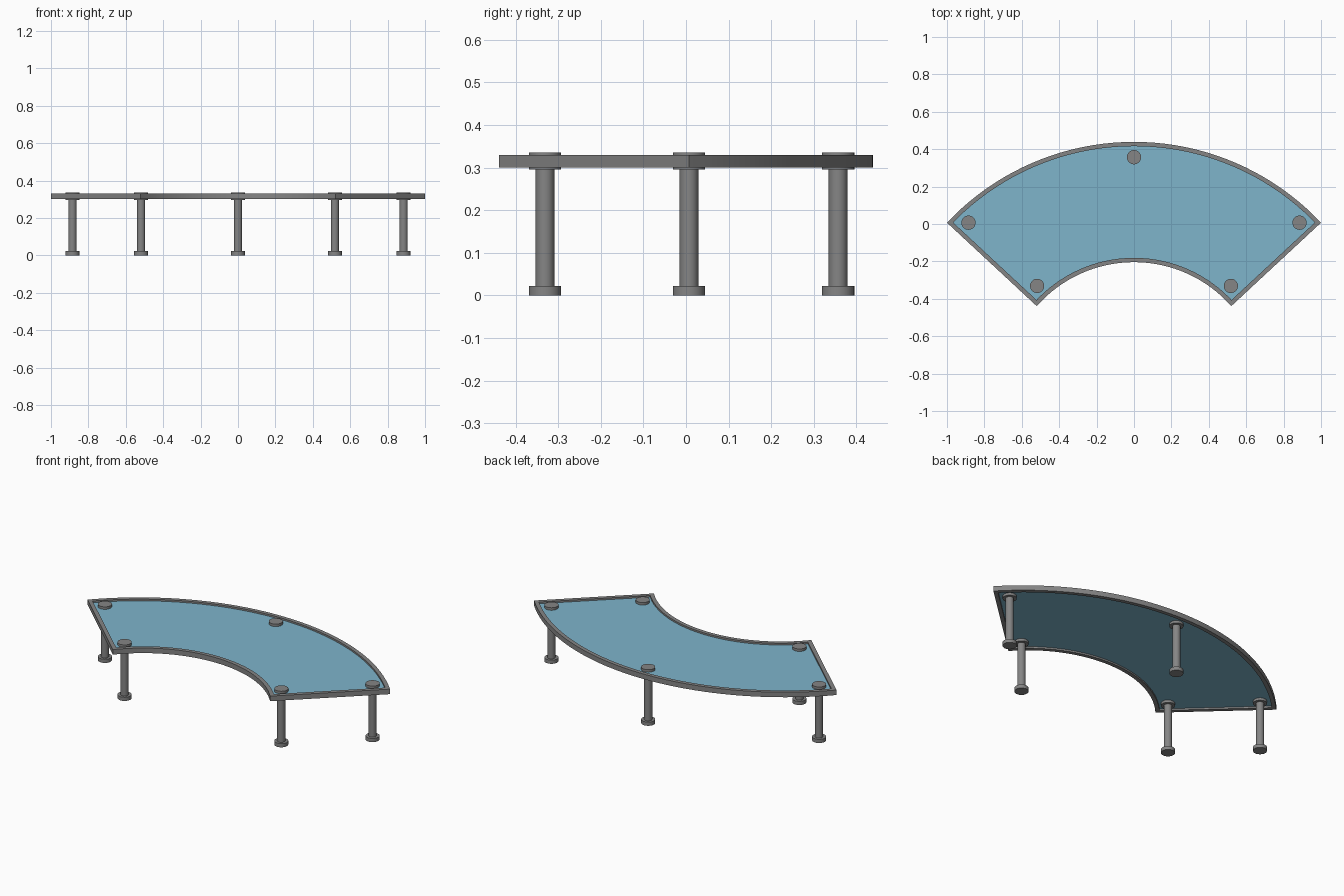
import bpy, bmesh
from math import sin, cos, asin, pi
from mathutils import Vector

cube = bpy.data.objects.get("Cube")
if cube:
    bpy.data.objects.remove(cube, do_unlink=True)


def material(name, rgb):
    m = bpy.data.materials.new(name)
    m.use_nodes = True
    m.diffuse_color = (*rgb, 1)
    m.node_tree.nodes["Principled BSDF"].inputs["Base Color"].default_value = (*rgb, 1)
    return m


GREY = material("grey metal", (0.235, 0.235, 0.235))
BLUE = material("blue glass", (0.21, 0.46, 0.6))


def finish(bm, name, mat):
    bmesh.ops.recalc_face_normals(bm, faces=bm.faces)
    mesh = bpy.data.meshes.new(name)
    bm.to_mesh(mesh)
    bm.free()
    mesh.materials.append(mat)
    ob = bpy.data.objects.new(name, mesh)
    bpy.context.collection.objects.link(ob)
    bpy.ops.object.select_all(action='DESELECT')
    ob.select_set(True)
    bpy.context.view_layer.objects.active = ob
    bpy.ops.object.shade_smooth_by_angle(angle=pi / 6)
    return ob


def arc(half_width, end_y, mid_y, steps):
    """Symmetric arc from +x to -x, through (0, mid_y)."""
    rise = mid_y - end_y
    r = (half_width ** 2 + rise ** 2) / (2 * rise)
    a = asin(half_width / r)
    angles = [a - 2 * a * i / steps for i in range(steps + 1)]
    return [Vector((r * sin(t), mid_y - r + r * cos(t))) for t in angles]


def inset(points, d):
    """Mitred inward offset of a counter-clockwise outline."""
    result = []
    for i, p in enumerate(points):
        a = (p - points[i - 1]).normalized()
        b = (points[(i + 1) % len(points)] - p).normalized()
        n1, n2 = Vector((-a.y, a.x)), Vector((-b.y, b.x))
        result.append(p + (n1 + n2) * d / (1 + n1.dot(n2)))
    return result


outline = arc(1, 0.007, 0.439, 40) + arc(0.52, -0.439, -0.204, 32)[::-1]
RIM = 0.023

# Curved rim around the top
bm = bmesh.new()
loops = [[bm.verts.new((p.x, p.y, z)) for p in pts]
         for pts, z in ((outline, 0.30), (outline, 0.33),
                        (inset(outline, RIM), 0.33), (inset(outline, RIM), 0.30))]
for k in range(4):
    a, b = loops[k], loops[(k + 1) % 4]
    for i in range(len(a)):
        j = (i + 1) % len(a)
        bm.faces.new((a[i], a[j], b[j], b[i]))
finish(bm, "top_rim", GREY)

# Glass panel set into the rim
bm = bmesh.new()
face = bm.faces.new([bm.verts.new((p.x, p.y, 0.31)) for p in inset(outline, RIM - 0.002)])
extruded = bmesh.ops.extrude_face_region(bm, geom=[face])["geom"]
bmesh.ops.translate(bm, vec=(0, 0, 0.01),
                    verts=[v for v in extruded if isinstance(v, bmesh.types.BMVert)])
finish(bm, "glass_top", BLUE)

# Turned legs with a foot below and a clamp disc through the glass
PROFILE = [(0, 0), (0.038, 0), (0.038, 0.022), (0.022, 0.022),
           (0.022, 0.295), (0.038, 0.295), (0.038, 0.335), (0, 0.335)]


def leg(name, x, y):
    bm = bmesh.new()
    verts = [bm.verts.new((r, 0, z)) for r, z in PROFILE]
    edges = [bm.edges.new(pair) for pair in zip(verts, verts[1:])]
    bmesh.ops.spin(bm, geom=verts + edges, cent=(0, 0, 0), axis=(0, 0, 1),
                   angle=2 * pi, steps=32)
    bmesh.ops.remove_doubles(bm, verts=bm.verts, dist=0.0005)
    finish(bm, name, GREY).location = (x, y, 0)


leg("back_leg", 0, 0.357)
for side, s in (("left", 1), ("right", -1)):
    leg(side + "_outer_leg", s * 0.885, 0.007)
    leg(side + "_front_leg", s * 0.518, -0.331)
